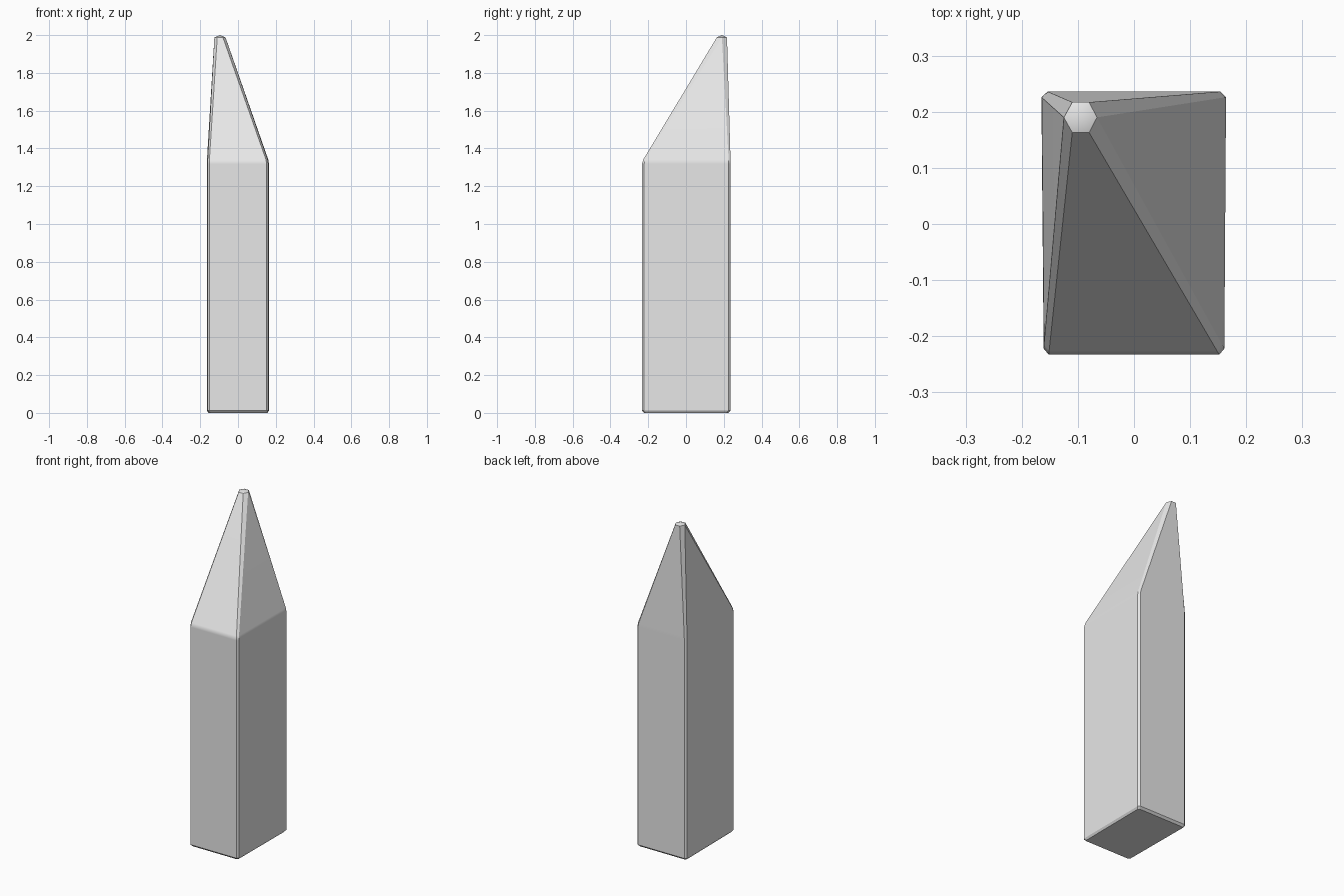
import bpy, bmesh, math
from mathutils import Vector

cube = bpy.data.objects.get("Cube")
if cube:
    bpy.data.objects.remove(cube, do_unlink=True)

grey = bpy.data.materials.new("light grey")
grey.use_nodes = True
colour = (0.8, 0.8, 0.8, 1)
grey.diffuse_color = colour
grey.node_tree.nodes["Principled BSDF"].inputs["Base Color"].default_value = colour

# Chamfered rectangular outline, anticlockwise from the front edge
outline = [(-.152, -.233), (.152, -.233), (.161, -.222), (.164, .226),
           (.154, .236), (-.154, .236), (-.165, .226), (-.161, -.222)]
# Six-sided tip, with the side corners shared by two outline points
tip = [(-.11, .163), (-.08, .163), (-.066, .19), (-.066, .19),
       (-.08, .217), (-.11, .217), (-.125, .19), (-.125, .19)]
SHOULDER, TIP_Z = 1.33, 1.988


def ring(scale, z):
    return [Vector((x * scale, y * scale, z)) for x, y in outline]


def spire_ring(t):
    low = ring(1, SHOULDER)
    return [a.lerp(Vector((*b, TIP_Z)), t) for a, b in zip(low, tip)]


# Column with a beveled foot and shoulder, drawn up to the offset tip
rings = [ring(.95, 0), ring(1, .012), ring(1, SHOULDER - .012),
         spire_ring(.018), spire_ring(1)]
bm = bmesh.new()
rows = [[bm.verts.new(p) for p in r] for r in rings]
bm.faces.new(list(reversed(rows[0])))
for low, high in zip(rows, rows[1:]):
    for i in range(len(low)):
        j = (i + 1) % len(low)
        bm.faces.new((low[i], low[j], high[j], high[i]))

# Shallow point closing the tip
cap = bm.verts.new((-.095, .19, 2))
top = rows[-1]
for i in range(len(top)):
    j = (i + 1) % len(top)
    if (top[i].co - top[j].co).length > .001:
        bm.faces.new((top[i], top[j], cap))
bmesh.ops.remove_doubles(bm, verts=bm.verts, dist=.0005)
bmesh.ops.recalc_face_normals(bm, faces=bm.faces)

mesh = bpy.data.meshes.new("pointed_column")
bm.to_mesh(mesh)
bm.free()
mesh.materials.append(grey)
column = bpy.data.objects.new("pointed_column", mesh)
bpy.context.collection.objects.link(column)

# Smooth only the soft shoulder and keep the broad faces flat
bpy.ops.object.select_all(action="DESELECT")
column.select_set(True)
bpy.context.view_layer.objects.active = column
bpy.ops.object.shade_smooth_by_angle(angle=math.radians(25))
weighted = column.modifiers.new("flat_faces", "WEIGHTED_NORMAL")
weighted.keep_sharp = True
